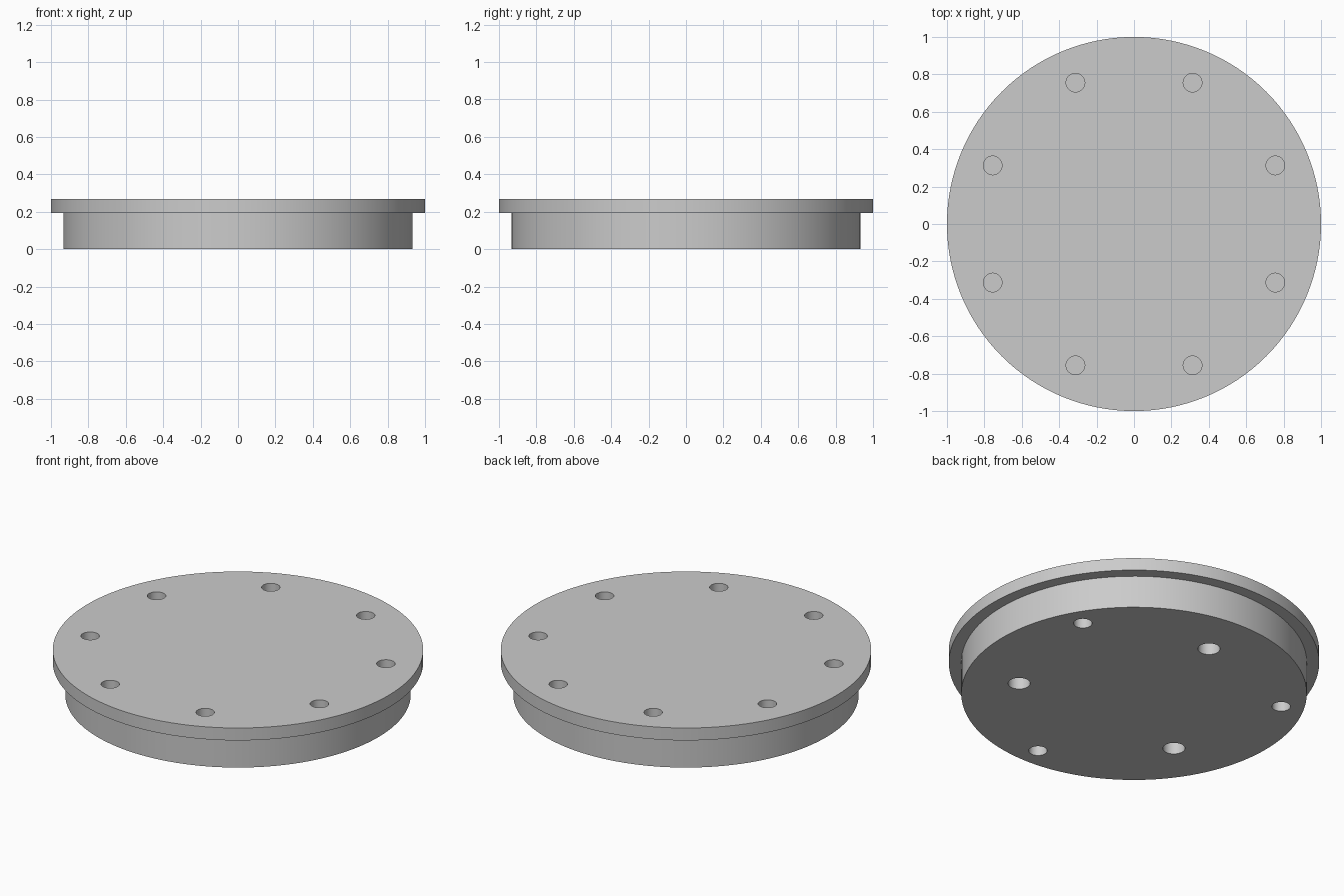
import bpy
import bmesh
from math import cos, sin, radians, tau
from mathutils import Matrix, Vector

cube = bpy.data.objects.get("Cube")
if cube:
    bpy.data.objects.remove(cube, do_unlink=True)

HEIGHT, STEP = 0.267, 0.193          # overall height, underside of the flange
FLANGE_R, BODY_R = 1.0, 0.933

grey = bpy.data.materials.new("plain_grey")
grey.use_nodes = True
colour = (0.6, 0.6, 0.6, 1)
grey.diffuse_color = colour
grey.node_tree.nodes["Principled BSDF"].inputs["Base Color"].default_value = colour


def make_object(name, bm):
    bmesh.ops.recalc_face_normals(bm, faces=bm.faces)
    mesh = bpy.data.meshes.new(name)
    bm.to_mesh(mesh)
    bm.free()
    mesh.materials.append(grey)
    obj = bpy.data.objects.new(name, mesh)
    bpy.context.collection.objects.link(obj)
    return obj


def add_holes(bm, count, start, ring, radius, low, high):
    """Add a ring of evenly spaced drill cylinders."""
    for i in range(count):
        a = radians(start) + i * tau / count
        place = Matrix.Translation((ring * cos(a), ring * sin(a), (low + high) / 2))
        bmesh.ops.create_cone(bm, cap_ends=True, segments=40, radius1=radius,
                              radius2=radius, depth=high - low, matrix=place)


# Stepped disc: half profile turned around the vertical axis
bm = bmesh.new()
profile = [(0, 0), (BODY_R, 0), (BODY_R, STEP), (FLANGE_R, STEP),
           (FLANGE_R, HEIGHT), (0, HEIGHT)]
verts = [bm.verts.new((x, 0, z)) for x, z in profile]
edges = [bm.edges.new(pair) for pair in zip(verts, verts[1:])]
bmesh.ops.spin(bm, geom=verts + edges, cent=(0, 0, 0), axis=(0, 0, 1),
               angle=tau, steps=128)
bmesh.ops.remove_doubles(bm, verts=bm.verts, dist=0.0001)
# Merge the centre fans into single flat caps
centres = [v for v in bm.verts if Vector(v.co.xy).length < 0.001]
bmesh.ops.dissolve_verts(bm, verts=centres)
disc = make_object("flanged_disc", bm)

# Blind holes: eight in the top, alternating large and small in the underside
bm = bmesh.new()
add_holes(bm, 8, 22.5, 0.818, 0.05, STEP, HEIGHT + 0.05)
add_holes(bm, 3, 30, 0.807, 0.05, -0.05, 0.15)
add_holes(bm, 3, 90, 0.63, 0.06, -0.05, 0.15)
drills = make_object("hole_cutters", bm)
drills.hide_render = True

cut = disc.modifiers.new("holes", 'BOOLEAN')
cut.operation = 'DIFFERENCE'
cut.solver = 'EXACT'
cut.object = drills

bpy.ops.object.select_all(action='DESELECT')
bpy.context.view_layer.objects.active = disc
disc.select_set(True)
bpy.ops.object.modifier_apply(modifier=cut.name)
bpy.data.objects.remove(drills, do_unlink=True)
bpy.ops.object.shade_smooth_by_angle(angle=radians(30))
